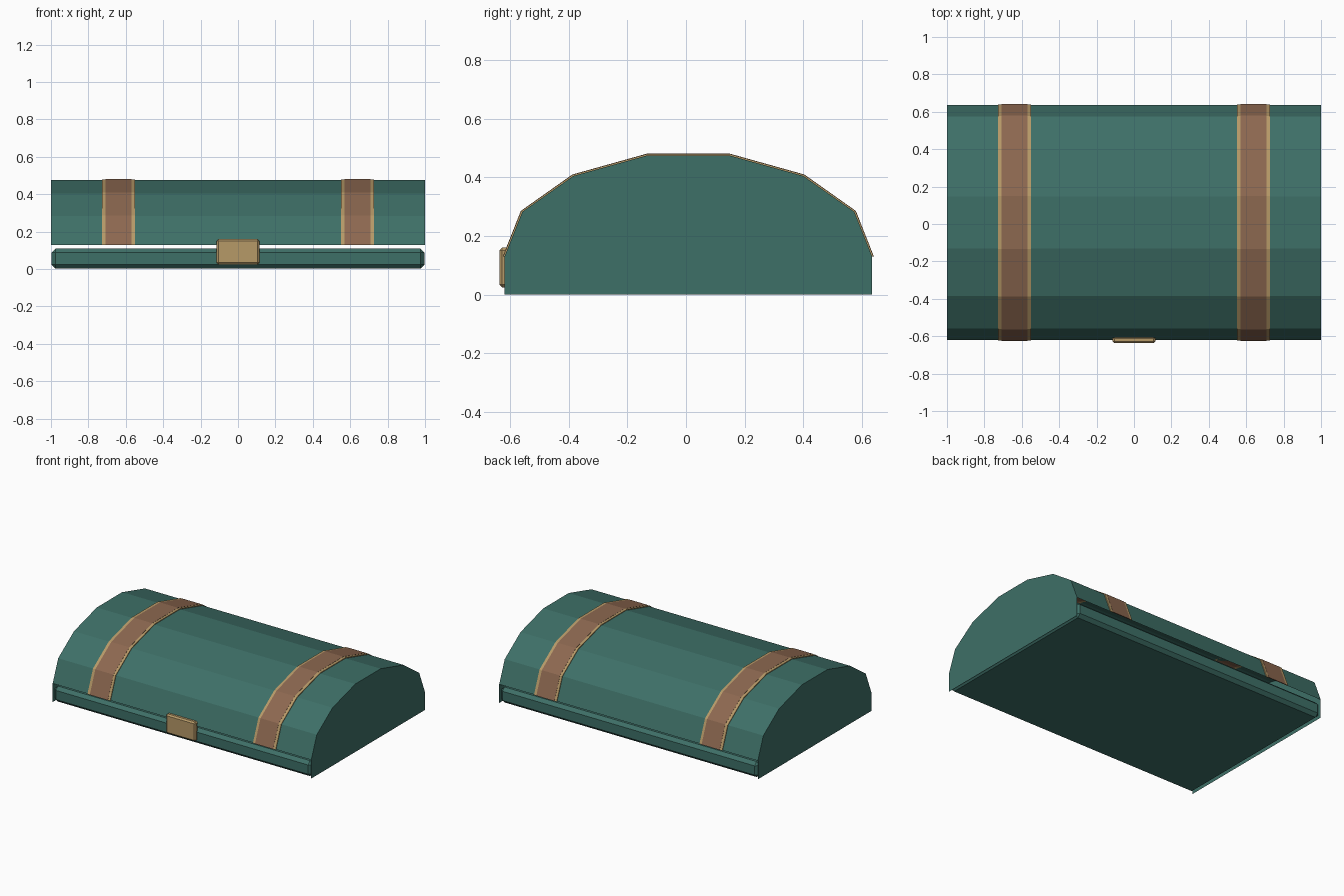
import bpy
import bmesh
from mathutils import Matrix

cube = bpy.data.objects.get("Cube")
if cube:
    bpy.data.objects.remove(cube, do_unlink=True)


def material(name, rgb):
    m = bpy.data.materials.new(name)
    m.use_nodes = True
    m.diffuse_color = (*rgb, 1)
    m.node_tree.nodes["Principled BSDF"].inputs["Base Color"].default_value = (*rgb, 1)
    return m


GREEN = material("dark green", (0.048, 0.160, 0.136))
BROWN = material("brown leather", (0.265, 0.138, 0.080))
GOLD = material("dull gold", (0.470, 0.320, 0.137))

# Arched cross-section, mirrored front to back
MID_Y, EAVE = 0.008, 0.13
HALF = [(0.627, EAVE), (0.566, 0.283), (0.392, 0.405), (0.14, 0.475)]


def arch(offset=0.0):
    ky, kz = 1 + offset / 0.627, 1 + offset / 0.345
    side = [(y * ky, EAVE + (z - EAVE) * kz) for y, z in HALF]
    return ([(MID_Y - y, z) for y, z in side]
            + [(MID_Y + y, z) for y, z in reversed(side)])


def finish(bm, name, mat):
    mesh = bpy.data.meshes.new(name)
    bm.to_mesh(mesh)
    bm.free()
    mesh.materials.append(mat)
    obj = bpy.data.objects.new(name, mesh)
    bpy.context.collection.objects.link(obj)
    return obj


def box(name, low, high, bevel, mat):
    bm = bmesh.new()
    size = [h - l for l, h in zip(low, high)]
    mid = [(h + l) / 2 for l, h in zip(low, high)]
    bmesh.ops.create_cube(bm, size=1, matrix=Matrix.Translation(mid) @ Matrix.Diagonal((*size, 1)))
    obj = finish(bm, name, mat)
    mod = obj.modifiers.new("edge bevel", 'BEVEL')
    mod.width = bevel
    mod.segments = 1
    return obj


def sheet(name, x0, x1, path, mat):
    # Open sheet following a path in the y-z plane
    bm = bmesh.new()
    a, b = ([bm.verts.new((x, y, z)) for y, z in path] for x in (x0, x1))
    for i in range(len(path) - 1):
        bm.faces.new((a[i], b[i], b[i + 1], a[i + 1]))
    return finish(bm, name, mat)


def band(name, x0, x1, height, mat):
    # Solid strap wrapped over the arch
    bm = bmesh.new()
    inner, outer = arch(), arch(height)
    rings = [[bm.verts.new((x, y, z)) for y, z in path]
             for x, path in ((x0, inner), (x0, outer), (x1, outer), (x1, inner))]
    for k in range(4):
        p, q = rings[k], rings[(k + 1) % 4]
        for i in range(len(p) - 1):
            bm.faces.new((p[i], q[i], q[i + 1], p[i + 1]))
    bm.faces.new([r[0] for r in rings])
    bm.faces.new([r[-1] for r in rings])
    bmesh.ops.recalc_face_normals(bm, faces=bm.faces)
    return finish(bm, name, mat)


# Arched roof and shallow base with a slot between them
sheet("lid_roof", -1, 1, arch(), GREEN)
box("lid_base", (-0.997, MID_Y - 0.627, 0.002), (0.997, MID_Y + 0.627, 0.11), 0.022, GREEN)

# Flat end panels
for side, sx in (("left", 1), ("right", -1)):
    bm = bmesh.new()
    outline = [(MID_Y - 0.627, 0)] + arch() + [(MID_Y + 0.627, 0)]
    verts = [bm.verts.new((sx, y, z)) for y, z in outline]
    bm.faces.new(verts if sx < 0 else verts[::-1])
    bm.normal_update()
    face = bm.faces[:][0]
    if face.normal.x * sx < 0:
        face.normal_flip()
    finish(bm, side + "_end_panel", GREEN)

    # Leather strap edged with gold trim
    band(side + "_strap", *sorted((sx * 0.569, sx * 0.709)), 0.006, BROWN)
    band(side + "_strap_inner_trim", *sorted((sx * 0.552, sx * 0.569)), 0.005, GOLD)
    band(side + "_strap_outer_trim", *sorted((sx * 0.709, sx * 0.728)), 0.005, GOLD)

# Front clasp
box("clasp", (-0.115, -0.637, 0.025), (0.115, -0.601, 0.16), 0.01, GOLD)
